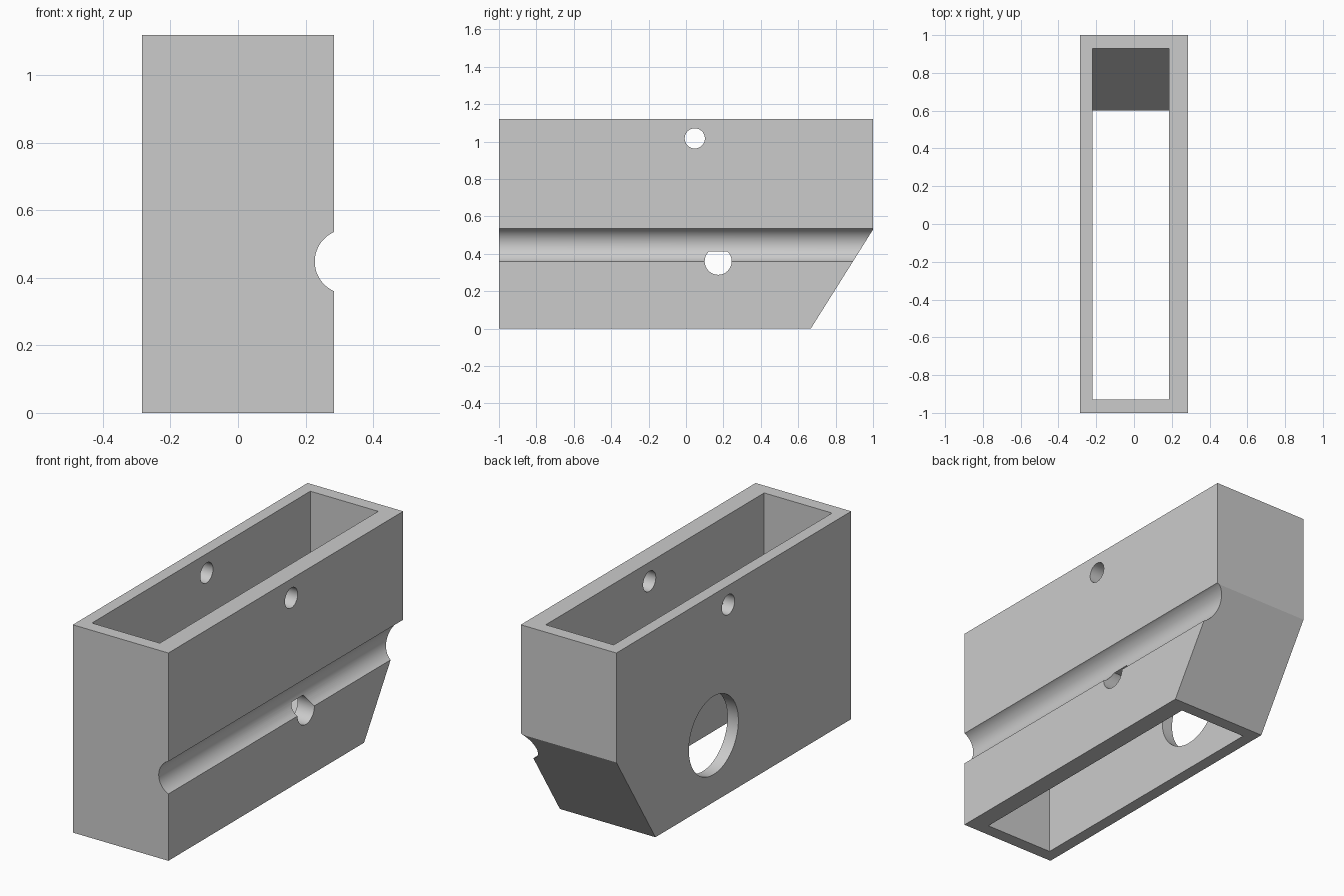
import bpy, bmesh, math

cube = bpy.data.objects.get("Cube")
if cube:
    bpy.data.objects.remove(cube, do_unlink=True)

grey = bpy.data.materials.new("plain grey")
grey.use_nodes = True
colour = (0.6, 0.6, 0.6, 1)
grey.diffuse_color = colour
grey.node_tree.nodes["Principled BSDF"].inputs["Base Color"].default_value = colour


def prism(name, points, depth, to_3d):
    """Extrude a closed 2D profile between two depths along one axis."""
    bm = bmesh.new()
    rings = [[bm.verts.new(to_3d(p, d)) for p in points] for d in depth]
    bm.faces.new(rings[0])
    bm.faces.new(rings[1][::-1])
    n = len(points)
    for i in range(n):
        j = (i + 1) % n
        bm.faces.new((rings[0][j], rings[0][i], rings[1][i], rings[1][j]))
    bmesh.ops.recalc_face_normals(bm, faces=bm.faces)
    mesh = bpy.data.meshes.new(name)
    bm.to_mesh(mesh)
    bm.free()
    mesh.materials.append(grey)
    ob = bpy.data.objects.new(name, mesh)
    bpy.context.collection.objects.link(ob)
    return ob


def along_x(p, d):
    return (d, p[0], p[1])


def along_y(p, d):
    return (p[0], d, p[1])


def circle(a, b, r, n=64):
    return [(a + r * math.cos(math.tau * (i + 0.5) / n),
             b + r * math.sin(math.tau * (i + 0.5) / n)) for i in range(n)]


# Outer block with the sloping lower back
housing = prism("housing", [(-1, 0), (0.667, 0), (1, 0.53), (1, 1.12), (-1, 1.12)],
                (-0.285, 0.285), along_x)

# Open cavity, parallel to the outer slope
cavity = prism("cavity_cutter",
               [(-0.93, -0.2), (0.474, -0.2), (0.93, 0.526), (0.93, 1.3), (-0.93, 1.3)],
               (-0.22, 0.185), along_x)

# Long round groove on the left wall
groove = prism("groove_cutter", circle(0.323, 0.448, 0.0957), (-1.1, 1.1), along_y)

# Pin hole through both walls, port in the left wall, large opening in the right wall
pin_hole = prism("pin_hole_cutter", circle(0.047, 1.017, 0.054), (-0.5, 0.5), along_x)
port_profile = [(y, z) for y, z in circle(0.172, 0.36, 0.072) if z < 0.417]
port = prism("port_cutter", port_profile, (0, 0.5), along_x)
opening = prism("opening_cutter", circle(0.172, 0.36, 0.211), (-0.5, 0), along_x)

# Cut each shape out, then remove the cutters
bpy.context.view_layer.objects.active = housing
for cutter in (cavity, groove, pin_hole, port, opening):
    mod = housing.modifiers.new("cut", "BOOLEAN")
    mod.operation = "DIFFERENCE"
    mod.solver = "EXACT"
    mod.object = cutter
    bpy.ops.object.modifier_apply(modifier=mod.name)
    bpy.data.objects.remove(cutter, do_unlink=True)

# Smooth round cuts, sharp edges
bpy.ops.object.select_all(action="DESELECT")
housing.select_set(True)
bpy.ops.object.shade_smooth_by_angle(angle=math.radians(25))
